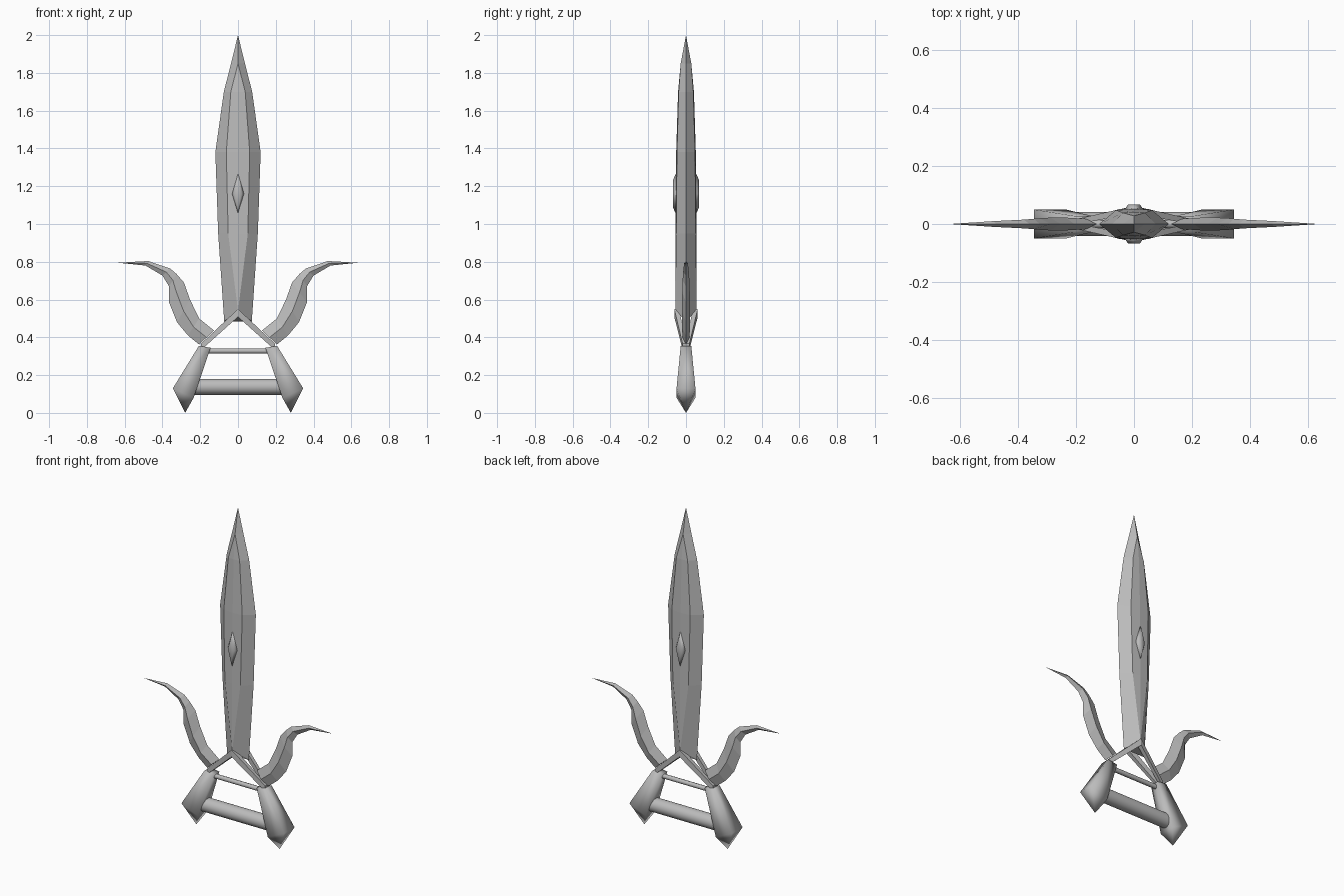
import bpy
import bmesh
import math
from mathutils import Vector

if "Cube" in bpy.data.objects:
    bpy.data.objects.remove(bpy.data.objects["Cube"])

# Single steel colour
steel = bpy.data.materials.new("steel grey")
steel.use_nodes = True
STEEL = (0.5, 0.5, 0.5, 1)
steel.diffuse_color = STEEL
steel.node_tree.nodes["Principled BSDF"].inputs["Base Color"].default_value = STEEL


def loft(name, rings, smooth=False):
    """Skin a list of equal-length point rings; collapsed points are merged."""
    bm = bmesh.new()
    rows = [[bm.verts.new(p) for p in ring] for ring in rings]
    n = len(rows[0])
    for a, b in zip(rows, rows[1:]):
        for i in range(n):
            j = (i + 1) % n
            bm.faces.new((a[i], a[j], b[j], b[i]))
    bm.faces.new(rows[0])
    bm.faces.new(rows[-1])
    bmesh.ops.remove_doubles(bm, verts=bm.verts, dist=0.0005)
    bmesh.ops.recalc_face_normals(bm, faces=bm.faces)
    for face in bm.faces:
        face.smooth = smooth
    mesh = bpy.data.meshes.new(name)
    bm.to_mesh(mesh)
    bm.free()
    mesh.materials.append(steel)
    obj = bpy.data.objects.new(name, mesh)
    bpy.context.collection.objects.link(obj)
    return obj


def bar(name, radius, half_length, z, sides):
    """Horizontal round bar along x."""
    bpy.ops.mesh.primitive_cylinder_add(vertices=sides, radius=radius, depth=2 * half_length,
                                        location=(0, 0, z), rotation=(0, math.pi / 2, 0))
    obj = bpy.context.object
    obj.name = name
    obj.data.materials.append(steel)
    bpy.ops.object.shade_smooth_by_angle(angle=math.radians(50))


# Main blade: height, edge height, half width, raised panel half width, half thickness
blade_rows = [
    (2.0, 2.0, 0, 0, 0),
    (1.85, 1.85, 0.037, 0, 0.028),
    (1.7, 1.7, 0.075, 0.038, 0.042),
    (1.38, 1.38, 0.12, 0.062, 0.052),
    (0.95, 0.95, 0.105, 0.052, 0.056),
    (0.54, 0.485, 0.073, 0, 0.056),
]
blade_rings = []
for z, edge_z, w, p, t in blade_rows:
    s = t * 0.92 if p else t
    blade_rings.append([(-w, 0, edge_z), (-p, -s, z), (0, -t, z), (p, -s, z),
                        (w, 0, edge_z), (p, s, z), (0, t, z), (-p, s, z)])
loft("blade", blade_rings)

# Side hook outlines: inner point, outer point, half thickness
hook_rows = [
    ((0.127, 0.436), (0.206, 0.362), 0.018),
    ((0.206, 0.50), (0.265, 0.41), 0.022),
    ((0.254, 0.60), (0.323, 0.48), 0.022),
    ((0.286, 0.69), (0.365, 0.585), 0.02),
    ((0.325, 0.735), (0.365, 0.67), 0.018),
    ((0.36, 0.765), (0.40, 0.727), 0.015),
    ((0.476, 0.804), (0.49, 0.78), 0.01),
    ((0.635, 0.795), (0.635, 0.795), 0),
]

for side, label in ((1, "left"), (-1, "right")):
    # Curved hook with a diamond section
    rings = []
    for (ax, az), (bx, bz), t in hook_rows:
        mx, mz = (ax + bx) / 2, (az + bz) / 2
        rings.append([(side * ax, 0, az), (side * mx, -t, mz),
                      (side * bx, 0, bz), (side * mx, t, mz)])
    loft(label + "_hook", rings)

    # Flared square side post ending in a point
    post_rows = [((0.145, 0.345), (0.207, 0.355), 0.028),
                 ((0.235, 0.08), (0.345, 0.13), 0.05),
                 ((0.28, 0.0), (0.28, 0.0), 0)]
    rings = [[(side * ax, -t, az), (side * bx, -t, bz), (side * bx, t, bz), (side * ax, t, az)]
             for (ax, az), (bx, bz), t in post_rows]
    loft(label + "_post", rings, smooth=True)

    # Sloping straps joining the blade to the post, front and back
    for face, place in ((-1, "front"), (1, "back")):
        rings = []
        for x, top, low, near, far in ((0, 0.55, 0.508, 0.036, 0.062),
                                       (0.195, 0.367, 0.333, 0.0, 0.018)):
            rings.append([Vector((side * x, face * y, z)) for y, z in
                          ((near, top), (far, top), (far, low), (near, low))])
        loft(f"{label}_{place}_strap", rings)

# Faceted lozenge on each face of the blade
for face, place in ((-1, "front"), (1, "back")):
    rings = []
    for y, w, h in ((0.045, 0.036, 0.125), (0.068, 0.02, 0.075)):
        rings.append([(w, face * y, 1.16), (0, face * y, 1.16 + h),
                      (-w, face * y, 1.16), (0, face * y, 1.16 - h)])
    loft(place + "_lozenge", rings, smooth=True)

# Hand grip and the thin cross brace above it
bar("grip", 0.042, 0.26, 0.138, 24)
bar("cross_brace", 0.014, 0.17, 0.328, 8)
